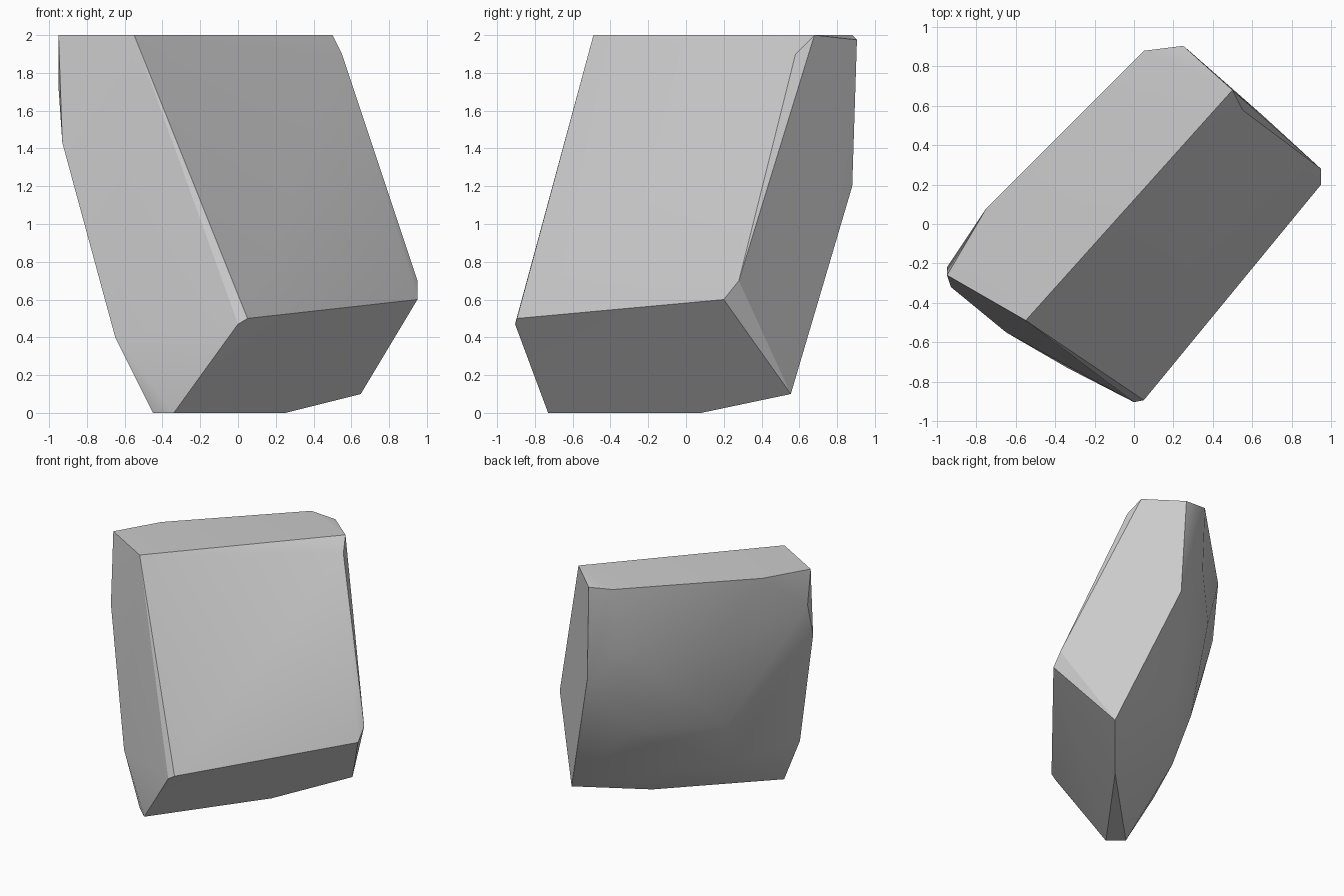
import bpy
import bmesh

# Remove the default cube
default_cube = bpy.data.objects.get("Cube")
if default_cube:
    bpy.data.objects.remove(default_cube, do_unlink=True)


def flat_material(name, level):
    """One plain grey material, shown in the viewport and in renders."""
    material = bpy.data.materials.new(name)
    material.use_nodes = True
    colour = (level, level, level, 1)
    material.diffuse_color = colour
    shader = material.node_tree.nodes["Principled BSDF"]
    shader.inputs["Base Color"].default_value = colour
    shader.inputs["Roughness"].default_value = 0.8
    return material


def hull_object(name, corner_groups, material):
    """Wrap a convex skin around the corner points, dropping any inside it."""
    bm = bmesh.new()
    for group in corner_groups:
        for corner in group:
            bm.verts.new(corner)
    result = bmesh.ops.convex_hull(bm, input=bm.verts)
    unused = {item for key in ("geom_interior", "geom_unused")
              for item in result[key] if isinstance(item, bmesh.types.BMVert)}
    bmesh.ops.delete(bm, geom=list(unused), context="VERTS")
    bmesh.ops.recalc_face_normals(bm, faces=bm.faces)

    mesh = bpy.data.meshes.new(name)
    bm.to_mesh(mesh)
    bm.free()
    mesh.materials.append(material)
    rock = bpy.data.objects.new(name, mesh)
    bpy.context.collection.objects.link(rock)
    return rock


# Flat top of the slab
top_corners = [(-.55, -.49, 2), (.5, .68, 2), (.05, .88, 2),
               (-.75, .08, 2), (-.95, -.26, 2)]

# Chipped end on the positive x side
right_end = [(.25, .905, 1.975), (.55, .58, 1.9), (.28, .88, 1.2),
             (.95, .28, .7), (.95, .2, .6), (.65, .555, .1)]

# Chipped end on the negative x side
left_end = [(-.95, -.22, 1.72), (-.93, -.32, 1.43), (-.65, -.55, .4),
            (0, -.905, .47), (.05, -.895, .5)]

# Small base facet
base_corners = [(.25, .08, 0), (-.34, -.73, 0), (-.45, -.63, 0)]

# Rounded back: steep near the top, curving in towards the base
back_swell = [(.02, .82, 1.5), (-.4, .38, 1.4), (.1, .64, .72),
              (-.45, .12, .73), (-.38, -.01, .35)]

stone_grey = flat_material("stone grey", .6)
rock = hull_object(
    "rock_slab",
    [top_corners, right_end, left_end, base_corners, back_swell],
    stone_grey,
)

# Soft shading over shallow bends, crisp at the real edges
bpy.ops.object.select_all(action="DESELECT")
rock.select_set(True)
bpy.context.view_layer.objects.active = rock
bpy.ops.object.shade_smooth_by_angle(angle=.52)
